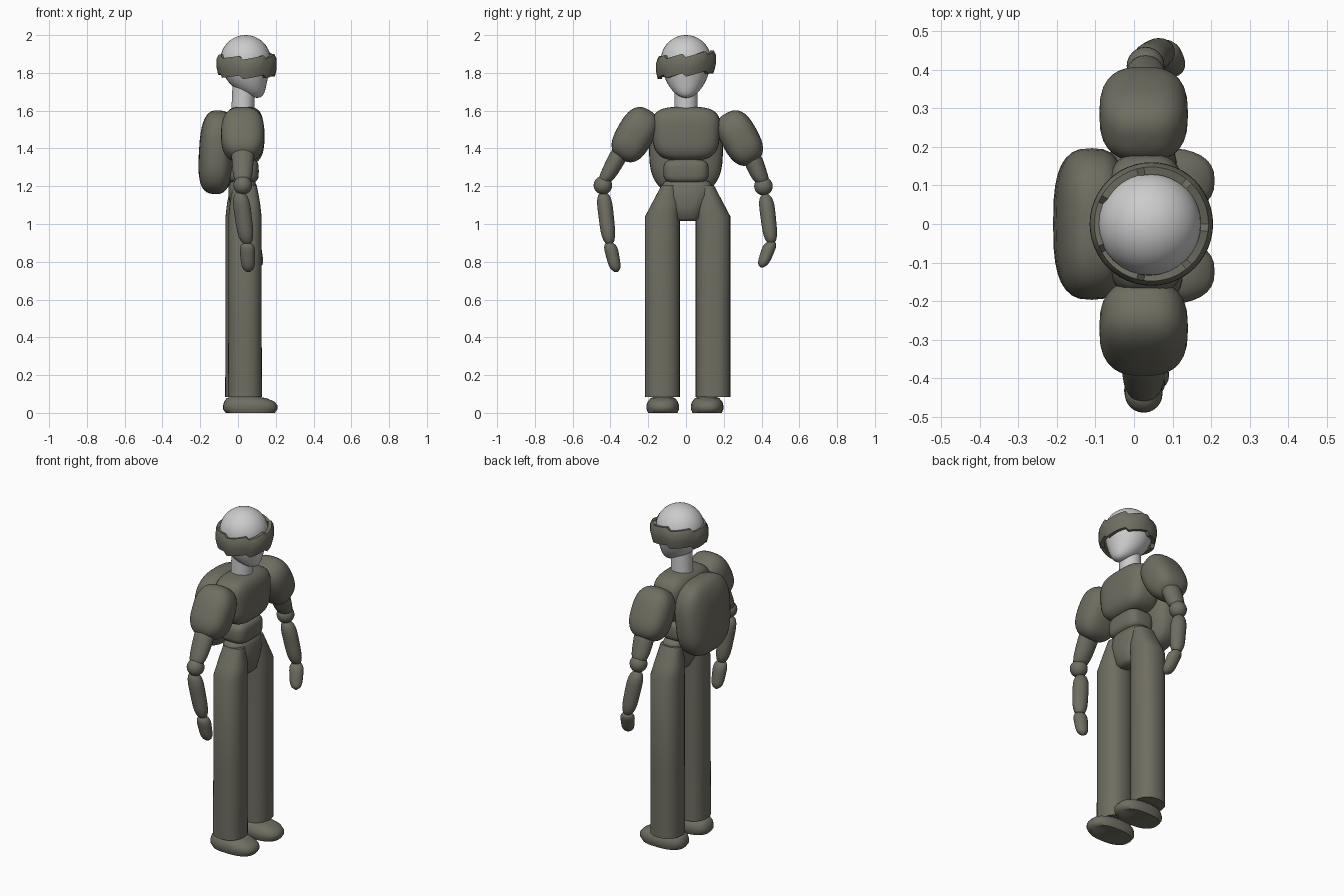
import bpy, math
from mathutils import Euler, Vector

if "Cube" in bpy.data.objects:
    bpy.data.objects.remove(bpy.data.objects["Cube"])

olive = bpy.data.materials.new("olive_cloth")
olive.diffuse_color = (0.16, 0.155, 0.12, 1)
olive.use_nodes = True
olive.node_tree.nodes["Principled BSDF"].inputs["Base Color"].default_value = olive.diffuse_color


def spow(v, e):
    return math.copysign(abs(v) ** e, v)


def finish(name, verts, faces, mat=olive, angle=40):
    me = bpy.data.meshes.new(name)
    me.from_pydata([tuple(v) for v in verts], [], faces)
    me.shade_smooth()
    me.set_sharp_from_angle(angle=math.radians(angle))
    if mat:
        me.materials.append(mat)
    ob = bpy.data.objects.new(name, me)
    bpy.context.collection.objects.link(ob)
    return ob


def loft(name, rings, closed_loop=False, **kw):
    """Skin a list of equal vertex rings; cap the ends or join them."""
    n, m = len(rings[0]), len(rings)
    verts = [v for r in rings for v in r]
    faces = []
    for i in range(m if closed_loop else m - 1):
        a, b = i * n, (i + 1) % m * n
        for j in range(n):
            k = (j + 1) % n
            faces.append((a + j, a + k, b + k, b + j))
    if not closed_loop:
        faces.append(tuple(reversed(range(n))))
        faces.append(tuple(range((m - 1) * n, m * n)))
    return finish(name, verts, faces, **kw)


def tube(name, sections, e=1.0, n=32, **kw):
    """Horizontal rings (x, y, z, rx, ry), listed bottom to top."""
    rings = []
    for x, y, z, rx, ry in sections:
        rings.append([(x + rx * spow(math.cos(t), e), y + ry * spow(math.sin(t), e), z)
                      for t in (2 * math.pi * j / n for j in range(n))])
    return loft(name, rings, **kw)


def blob(name, c, r, tilt=(0, 0, 0), e=1.0, shape=None, mat=olive, n=32, m=20):
    """Rounded box / ellipsoid with optional reshaping of unit coordinates."""
    rot = Euler(tilt).to_matrix()
    rings = []
    for i in range(m + 1):
        p = math.pi * (i / m - 0.5) * 0.998
        ring = []
        for j in range(n):
            t = 2 * math.pi * j / n
            u = Vector((spow(math.cos(p), e) * spow(math.cos(t), e),
                        spow(math.cos(p), e) * spow(math.sin(t), e), spow(math.sin(p), e)))
            if shape:
                u = Vector(shape(*u))
            ring.append(rot @ Vector((u.x * r[0], u.y * r[1], u.z * r[2])) + Vector(c))
        rings.append(ring)
    return loft(name, rings, mat=mat, angle=60)


def limb(name, a, b, r0, r1):
    """Rounded limb segment from the top point a to the lower point b."""
    a, b = Vector(a), Vector(b)
    sections = []
    for i in range(13):
        t = i / 12
        p = b.lerp(a, t)
        k = max(0.05, 1 - abs(2 * t - 1) ** 4) ** 0.5
        r = (r1 + (r0 - r1) * t) * k
        sections.append((p.x, p.y, p.z, r, r * 0.9))
    tube(name, sections, n=24, angle=60)


# Head: sphere drawn down and forward into a chin
def skull(x, y, z):
    if z < 0:
        return x * (1 + 0.12 * z) - 0.45 * z * z * z, y * (1 + 0.12 * z), z * 1.48
    return x, y, z


blob("head", (0.04, 0, 1.866), (0.134, 0.134, 0.134), shape=skull, mat=None)
tube("neck", [(0.025, 0, 1.56, 0.062, 0.062), (0.03, 0, 1.76, 0.058, 0.06)], mat=None)

# Ragged headband wrapped round the head
rings = []
for j in range(48):
    t = 2 * math.pi * j / 48
    up = 0.016 * math.sin(t) + 0.022 * ((j / 48 * 7) % 1 - 0.5)
    c, s = math.cos(t), math.sin(t)
    rings.append([(0.045 + r * c, r * s, 1.843 + up + h) for r, h in
                  ((0.128, -0.05), (0.15, -0.052), (0.16, -0.01), (0.159, 0.03),
                   (0.148, 0.052), (0.128, 0.05))])
loft("headband", rings, closed_loop=True)

# Torso
blob("chest", (0.03, 0, 1.478), (0.105, 0.18, 0.143), e=0.6,
     shape=lambda x, y, z: (x, y * (1 + 0.06 * z), z))
blob("abdomen", (0.025, 0, 1.28), (0.085, 0.12, 0.066), e=0.55)
tube("pelvis", [(0.05, 0.005, 1.015, 0.025, 0.045), (0.045, 0.005, 1.03, 0.05, 0.07),
                (0.035, 0.005, 1.09, 0.075, 0.09), (0.03, 0.005, 1.15, 0.08, 0.125),
                (0.025, 0.005, 1.2, 0.075, 0.135), (0.025, 0.005, 1.225, 0.065, 0.12),
                (0.025, 0.005, 1.235, 0.04, 0.08)], e=0.8, angle=60)
blob("backpack", (-0.113, 0, 1.38), (0.094, 0.196, 0.222), tilt=(0, 0.06, 0), e=0.7,
     shape=lambda x, y, z: (x, y * (1 + 0.04 * z), z))

# Legs and shoes
for side, y, x in (("left", 0.143, 0.022), ("right", -0.125, 0.037)):
    s = 1 if y > 0 else -1
    tube(side + "_leg", [(x, y, 0.085, 0.09, 0.092), (x, y, 0.5, 0.088, 0.092),
                         (x, y, 1.04, 0.088, 0.092), (x, y - s * 0.02, 1.11, 0.08, 0.075),
                         (x, y - s * 0.035, 1.205, 0.062, 0.04)], e=0.85, angle=30)
    yf = 0.112 if s > 0 else -0.123
    yaw = 0.012 * s
    tube(side + "_shoe", [(0.065 + dx, yf, z, rx, ry) for dx, z, rx, ry in
                          ((0, 0, 0.13, 0.078), (0, 0.02, 0.144, 0.086),
                           (0, 0.04, 0.144, 0.086), (-0.005, 0.06, 0.133, 0.08),
                           (-0.02, 0.078, 0.105, 0.064), (-0.03, 0.086, 0.07, 0.045))],
         e=0.8, angle=60)

# Arms: shoulder pad, upper arm, elbow, forearm, hand
arms = {
    "left": ((0.025, 0.285, 1.455), 0.5, (0.03, 0.33, 1.40), (0.03, 0.41, 1.20),
             (0.03, 0.42, 1.165), (0.075, 0.452, 0.89), (0.105, 0.402, 0.77)),
    "right": ((0.025, -0.27, 1.473), -0.52, (0.025, -0.32, 1.43), (0.025, -0.44, 1.205),
              (0.01, -0.438, 1.175), (0.048, -0.405, 0.885), (0.055, -0.37, 0.745)),
}
for side, (pad, tilt, upper, elbow, fore, wrist, tip) in arms.items():
    blob(side + "_shoulder", pad, (0.115, 0.099, 0.15), tilt=(tilt, 0, 0), e=0.75)
    limb(side + "_upper_arm", upper, elbow, 0.065, 0.048)
    blob(side + "_elbow", elbow, (0.049, 0.049, 0.049), n=24, m=14)
    limb(side + "_forearm", fore, wrist, 0.048, 0.042)
    h = Vector(wrist) + Vector((0, 0, 0.02))
    limb(side + "_hand", h, tip, 0.044, 0.034)
